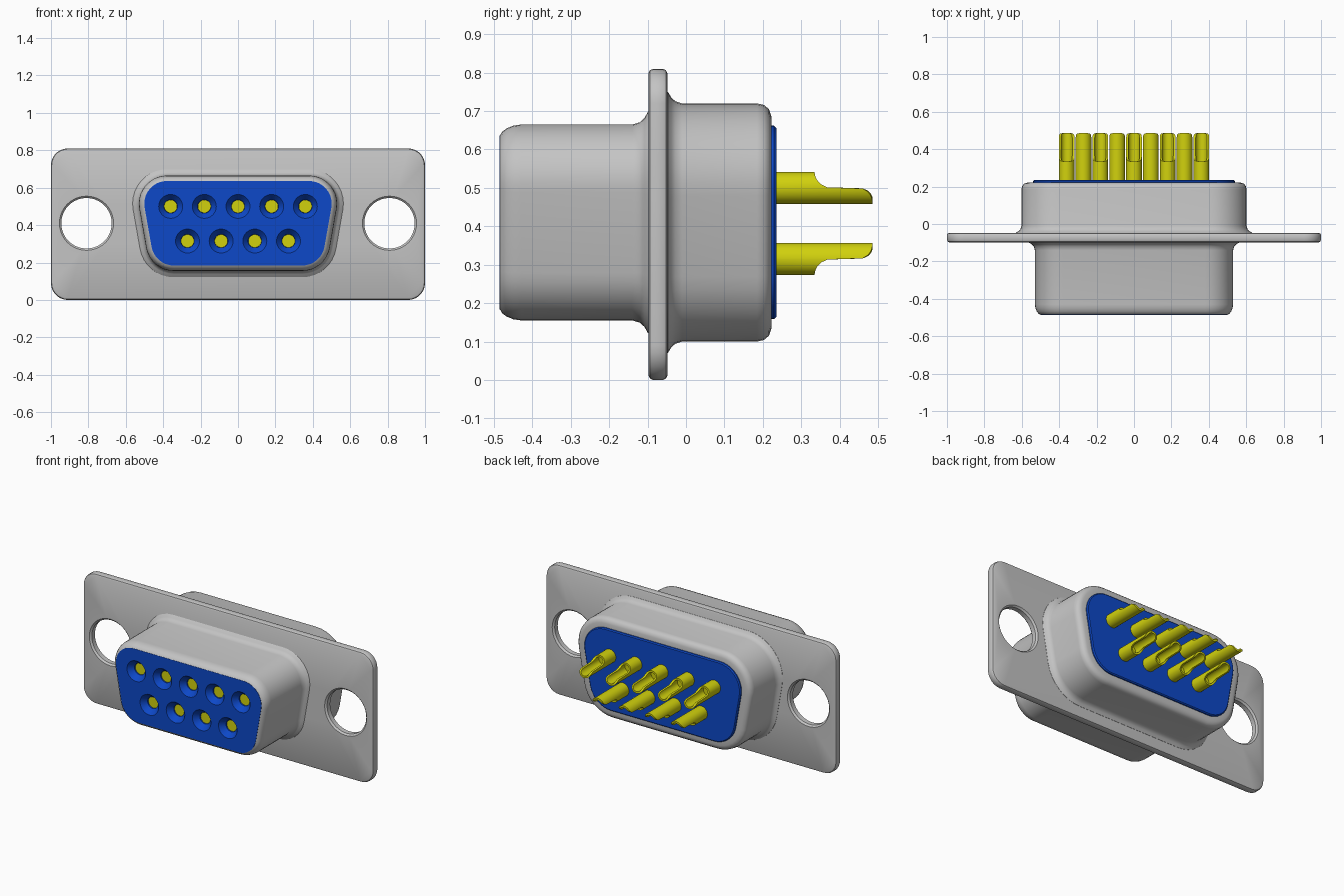
import bpy, bmesh
from math import sin, cos, pi, sqrt, radians

cube = bpy.data.objects.get("Cube")
if cube:
    bpy.data.objects.remove(cube)


def material(name, rgb, metallic=0.0):
    m = bpy.data.materials.new(name)
    m.use_nodes = True
    m.diffuse_color = (*rgb, 1)
    m.node_tree.nodes["Principled BSDF"].inputs["Base Color"].default_value = (*rgb, 1)
    return m


GREY = material("grey metal", (0.55, 0.55, 0.55))
BLUE = material("blue plastic", (0.004, 0.065, 0.58))
GOLD = material("yellow contact", (0.64, 0.64, 0.004))


# ---- outline helpers: every outline is a closed loop in the XZ plane ----
def arc(cx, cz, r, a0, a1, n, y):
    steps = [radians(a0 + (a1 - a0) * i / n) for i in range(n + 1)]
    return [(cx + r * cos(a), y, cz + r * sin(a)) for a in steps]


def mirror_x(half):
    return half + [(-x, y, z) for x, y, z in reversed(half)]


def d_outline(y, r, widen=0.0):
    """Tapered D shape: fixed corner centres, corner radius r."""
    return mirror_x(arc(0.38 + widen, 0.515, r, 90, -10, 10, y)
                    + arc(0.343 + widen, 0.305, r, -10, -90, 8, y))


def plate_outline(y, inset):
    r = 0.09 - inset
    return mirror_x(arc(0.91, 0.72, r, 90, 0, 7, y) + arc(0.91, 0.09, r, 0, -90, 7, y))


def circle(cx, cz, r, y, n=32):
    return arc(cx, cz, r, 0, 360, n, y)[:-1]


# ---- mesh helpers ----
def loft(bm, outlines, cap_start=False, cap_end=False):
    rings = [[bm.verts.new(p) for p in o] for o in outlines]
    n = len(rings[0])
    for a, b in zip(rings, rings[1:]):
        for i in range(n):
            j = (i + 1) % n
            bm.faces.new((a[i], a[j], b[j], b[i]))
    if cap_start:
        bm.faces.new(rings[0])
    if cap_end:
        bm.faces.new(rings[-1])
    return rings[0], rings[-1]


def fill(bm, loops):
    """Fill a flat outline that has holes in it."""
    edges = [bm.edges.get((l[i - 1], l[i])) for l in loops for i in range(len(l))]
    bmesh.ops.triangle_fill(bm, use_beauty=True, edges=edges)


def finish(bm, name, mat):
    bmesh.ops.recalc_face_normals(bm, faces=bm.faces)
    me = bpy.data.meshes.new(name)
    bm.to_mesh(me)
    bm.free()
    me.materials.append(mat)
    ob = bpy.data.objects.new(name, me)
    bpy.context.collection.objects.link(ob)
    bpy.ops.object.select_all(action='DESELECT')
    ob.select_set(True)
    bpy.context.view_layer.objects.active = ob
    bpy.ops.object.shade_smooth_by_angle(angle=radians(35))
    return ob


# ---- contact positions: five above, four below ----
CONTACTS = [(0.18 * i, 0.5, 1) for i in range(-2, 3)]
CONTACTS += [(0.18 * i - 0.27, 0.315, -1) for i in range(4)]

# Mounting flange with two rimmed screw holes
Y0, Y1, E = -0.098, -0.048, 0.012
bm = bmesh.new()
first, last = loft(bm, [plate_outline(y, i) for y, i in
                        ((Y0, E), (Y0 + 0.004, 0.004), (Y0 + E, 0),
                         (Y1 - E, 0), (Y1 - 0.004, 0.004), (Y1, E))])
front, back = [first], [last]
for x in (-0.81, 0.81):
    f, b = loft(bm, [circle(x, 0.41, r, y, 40) for y, r in
                     ((Y0, 0.145), (Y0 + 0.01, 0.135), (Y1 - 0.01, 0.135), (Y1, 0.145))])
    front.append(f)
    back.append(b)
fill(bm, front)
fill(bm, back)
finish(bm, "mounting_flange", GREY)

# Front shell: flared foot, straight wall, rounded lip
bm = bmesh.new()
loft(bm, [d_outline(y, r) for y, r in
          ((-0.09, 0.19), (-0.1, 0.182), (-0.108, 0.167), (-0.12, 0.156), (-0.14, 0.15),
           (-0.43, 0.15), (-0.45, 0.147), (-0.467, 0.14), (-0.479, 0.131),
           (-0.485, 0.12), (-0.4, 0.12))], True, True)
finish(bm, "front_shell", GREY)

# Rear shell
bm = bmesh.new()
loft(bm, [d_outline(y, r, 0.017) for y, r in
          ((-0.06, 0.24), (-0.047, 0.235), (-0.038, 0.22), (-0.028, 0.211), (-0.01, 0.205),
           (0.185, 0.205), (0.203, 0.201), (0.216, 0.19), (0.222, 0.172),
           (0.222, 0.14))], True, True)
finish(bm, "rear_shell", GREY)

# Front insert with countersunk contact holes
bm = bmesh.new()
face, _ = loft(bm, [d_outline(-0.486, 0.121), d_outline(-0.41, 0.121)], cap_end=True)
loops = [face]
for x, z, _ in CONTACTS:
    rim, _ = loft(bm, [circle(x, z, r, y) for y, r in
                       ((-0.486, 0.064), (-0.452, 0.036), (-0.425, 0.036))], cap_end=True)
    loops.append(rim)
fill(bm, loops)
finish(bm, "front_insert", BLUE)

# Rear insert plate
bm = bmesh.new()
loft(bm, [d_outline(y, r, 0.012) for y, r in
          ((0.21, 0.147), (0.229, 0.147), (0.235, 0.141))], True, True)
finish(bm, "rear_insert", BLUE)

# Front sockets, seen at the bottom of the holes
bm = bmesh.new()
for x, z, _ in CONTACTS:
    loft(bm, [circle(x, z, 0.035, y) for y in (-0.445, -0.42)], True, True)
finish(bm, "contact_sockets", GOLD)

# Solder cups: hollow pins with the outward half scooped away
R, BORE, N = 0.042, 0.03, 16
GAP = 0.04
ANGLES = [GAP + (pi - 2 * GAP) * i / N for i in range(N + 1)]
ANGLES += [a + pi for a in ANGLES]


def tip(a):
    """End of the pin wall at angle a."""
    s = sin(a)
    bulge = sqrt(1 - (1 - abs(s)) ** 2)
    return 0.38 - 0.045 * bulge if s > 0 else 0.45 + 0.036 * bulge


def pin_ring(x, z, side, r, y=None):
    return [(x + r * cos(a), tip(a) if y is None else y, z + side * r * sin(a))
            for a in ANGLES]


for k, (x, z, side) in enumerate(CONTACTS):
    bm = bmesh.new()
    loft(bm, [pin_ring(x, z, side, R, 0.225), pin_ring(x, z, side, R),
              pin_ring(x, z, side, BORE), pin_ring(x, z, side, BORE, 0.3)], True, True)
    finish(bm, f"solder_cup_{k + 1}", GOLD)
